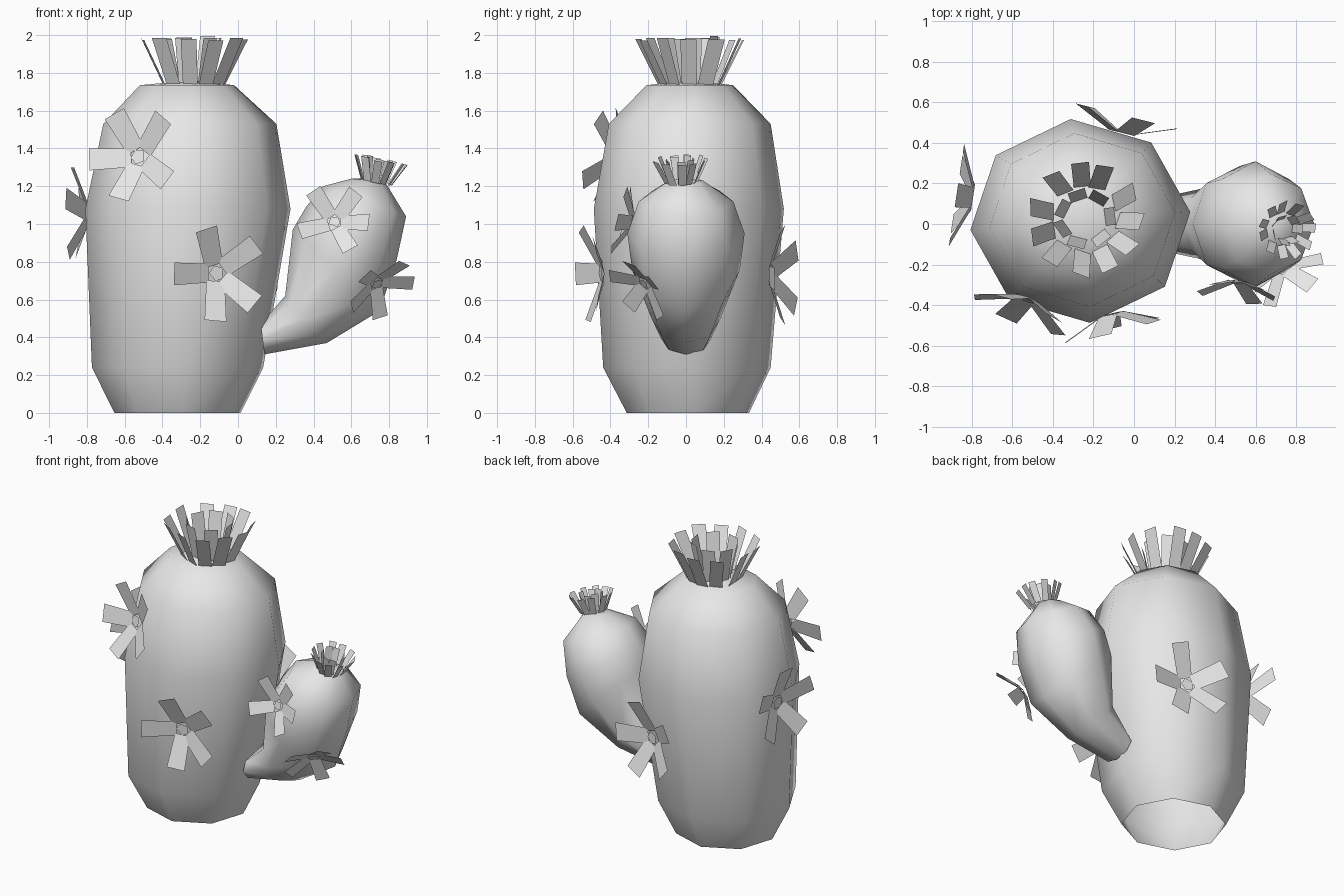
import bpy, bmesh, math, random
from mathutils import Vector

random.seed(4)
if "Cube" in bpy.data.objects:
    bpy.data.objects.remove(bpy.data.objects["Cube"], do_unlink=True)

grey = bpy.data.materials.new("light_grey")
grey.use_nodes = True
grey.diffuse_color = (0.8, 0.8, 0.8, 1)
grey.node_tree.nodes["Principled BSDF"].inputs["Base Color"].default_value = (0.8, 0.8, 0.8, 1)


def finish(name, bm, smooth=False):
    if smooth:
        bmesh.ops.recalc_face_normals(bm, faces=bm.faces)
    mesh = bpy.data.meshes.new(name)
    bm.to_mesh(mesh)
    bm.free()
    mesh.materials.append(grey)
    obj = bpy.data.objects.new(name, mesh)
    bpy.context.collection.objects.link(obj)
    if smooth:
        bpy.ops.object.select_all(action='DESELECT')
        obj.select_set(True)
        bpy.context.view_layer.objects.active = obj
        bpy.ops.object.shade_smooth_by_angle(angle=math.radians(60))


def loft(name, rings, tip, turn=0, sides=8):
    """Skin rings of (centre, first radius, second radius), open below, closed by a tip."""
    bm = bmesh.new()
    loops = []
    for c, u, v in rings:
        angles = [turn + math.tau * i / sides for i in range(sides)]
        loops.append([bm.verts.new(c + u * math.cos(a) + v * math.sin(a)) for a in angles])
    for a, b in zip(loops, loops[1:]):
        for i in range(sides):
            j = (i + 1) % sides
            bm.faces.new((a[i], a[j], b[j], b[i]))
    top = bm.verts.new(tip)
    for i in range(sides):
        bm.faces.new((loops[-1][i], loops[-1][(i + 1) % sides], top))
    finish(name, bm, True)


def strip(bm, start, end, side, w0, w1):
    """One flat rectangular blade or petal."""
    bm.faces.new([bm.verts.new(p) for p in (start - side * w0 / 2, start + side * w0 / 2,
                                            end + side * w1 / 2, end - side * w1 / 2)])


def frame(normal):
    n = Vector(normal).normalized()
    right = Vector((0, 1, 0) if abs(n.z) > 0.9 else (0, 0, 1)).cross(n).normalized()
    return right, n.cross(right), n


def flower(name, centre, normal, angles, size, lift=0.33):
    right, up, n = frame(normal)
    c = Vector(centre)
    bm = bmesh.new()
    rim = []
    for deg in angles:
        a = math.radians(deg)
        d = right * math.cos(a) + up * math.sin(a)
        side = n.cross(d)
        strip(bm, c + d * size * 0.17, c + d * size + n * size * lift, side, size * 0.4, size * 0.48)
        rim.append(bm.verts.new(c + d * size * 0.17 + n * size * 0.03))
    bm.faces.new(rim)
    finish(name, bm)


def tuft(name, centre, axis, size):
    right, up, n = frame(axis)
    c = Vector(centre)
    bm = bmesh.new()
    for count, base, tip, height in ((11, 0.15, 0.265, 0.24), (7, 0.09, 0.14, 0.25)):
        for i in range(count):
            a = math.tau * (i + random.uniform(-0.15, 0.15)) / count
            d = right * math.cos(a) + up * math.sin(a)
            twist = a + random.uniform(-0.35, 0.35)
            side = up * math.cos(twist) - right * math.sin(twist)
            h = height * random.uniform(0.93, 1.0)
            strip(bm, c + d * base * size, c + (d * tip + n * h) * size, side,
                  0.08 * size, 0.085 * size)
    finish(name, bm)


# Main trunk: centre x, centre y, height, radius x, radius y
trunk = [(-0.32, 0.01, 0, 0.335, 0.325), (-0.32, 0.005, 0.24, 0.455, 0.445),
         (-0.265, 0.015, 1.08, 0.545, 0.505), (-0.255, 0.02, 1.53, 0.46, 0.43),
         (-0.27, 0.02, 1.735, 0.25, 0.23)]
loft("trunk", [(Vector((x, y, z)), Vector((rx, 0, 0)), Vector((0, ry, 0)))
               for x, y, z, rx, ry in trunk], (-0.25, 0.02, 1.76), math.radians(5))

# Side arm: inner edge x and z, outer edge x and z, half depth
arm = [(0.12, 0.47, 0.14, 0.31, 0.13), (0.25, 0.62, 0.47, 0.37, 0.18),
       (0.29, 0.97, 0.75, 0.54, 0.285), (0.36, 1.09, 0.84, 0.81, 0.31),
       (0.45, 1.2, 0.89, 1.04, 0.25), (0.6, 1.24, 0.78, 1.22, 0.09)]
loft("side_arm", [(Vector((x0 + x1, 0, z0 + z1)) / 2, Vector((x1 - x0, 0, z1 - z0)) / 2,
                   Vector((0, h, 0))) for x0, z0, x1, z1, h in arm], (0.7, 0, 1.24))

# Spiky tufts on both tips
tuft("trunk_tuft", (-0.24, 0.025, 1.735), (0, 0, 1), 1.05)
tuft("arm_tuft", (0.735, -0.025, 1.22), (0.2, -0.05, 1), 0.53)

# Five-petalled flowers
flower("upper_front_flower", (-0.525, -0.37, 1.355), (-0.35, -0.9, 0.2), (52, 120, 187, 255, 325), 0.25)
flower("lower_front_flower", (-0.115, -0.445, 0.74), (0.25, -1, -0.05), (38, 108, 180, 265, 320), 0.25)
flower("trunk_side_flower", (-0.795, 0.13, 1.05), (-1, 0.15, 0), (20, 90, 160, 232, 305), 0.25)
flower("back_flower", (-0.06, 0.45, 0.73), (0.25, 1, 0), (30, 110, 185, 250, 320), 0.26)
flower("arm_front_flower", (0.51, -0.285, 1.01), (-0.1, -1, 0.25), (52, 125, 200, 300, 355), 0.19)
flower("arm_low_flower", (0.735, -0.22, 0.685), (0.5, -0.65, -0.6), (15, 70, 150, 215, 290), 0.19)
